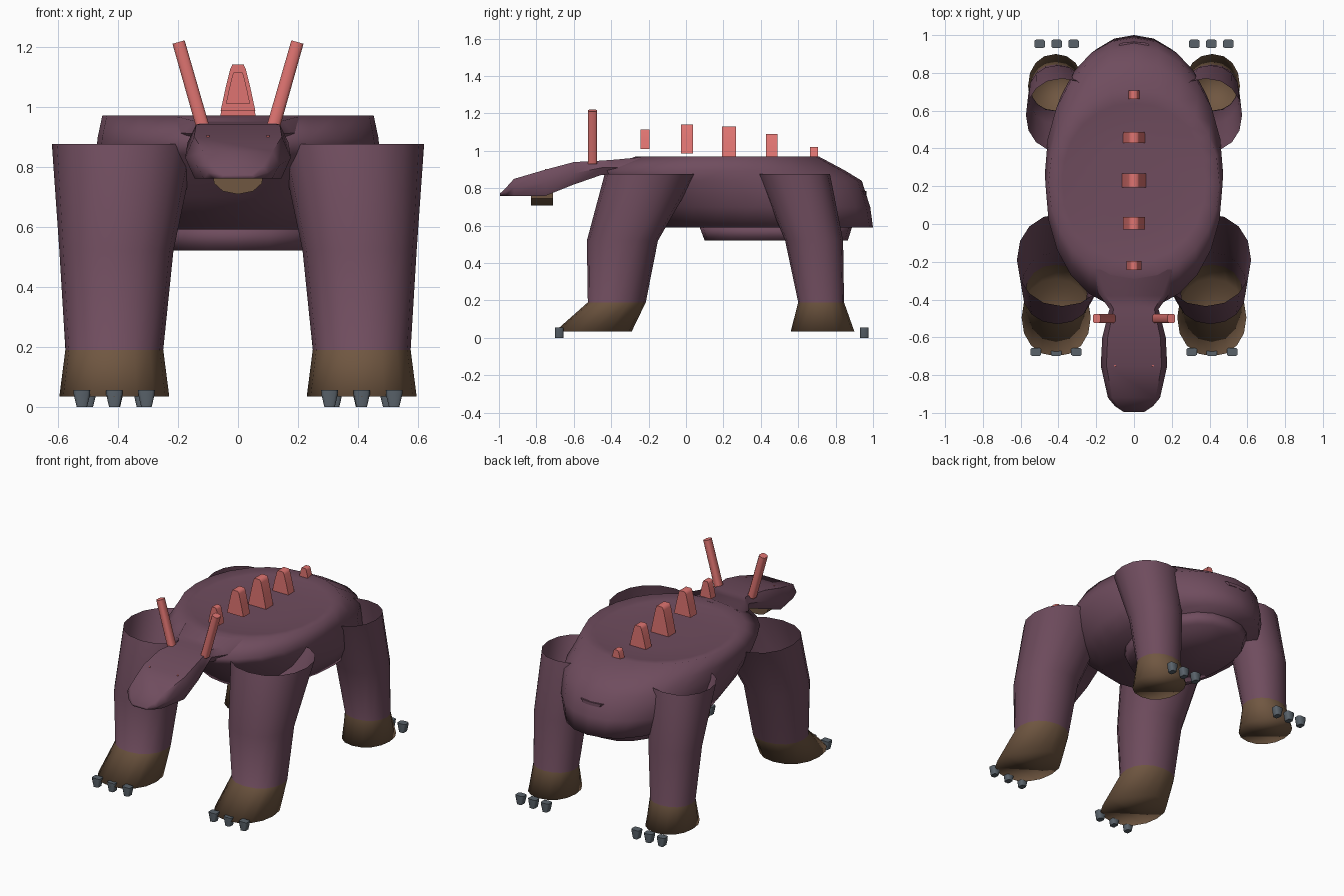
import bpy, bmesh, math
from mathutils import Vector

if "Cube" in bpy.data.objects:
    bpy.data.objects.remove(bpy.data.objects["Cube"])


def material(name, rgb):
    m = bpy.data.materials.new(name)
    m.diffuse_color = (*rgb, 1)
    m.use_nodes = True
    m.node_tree.nodes["Principled BSDF"].inputs["Base Color"].default_value = m.diffuse_color
    return m


PURPLE = material("plum hide", (0.16, 0.073, 0.112))
BROWN = material("brown feet", (0.162, 0.095, 0.053))
PINK = material("coral horn", (0.74, 0.175, 0.165))
GREY = material("grey claw", (0.10, 0.122, 0.144))


def power(v, e):
    return math.copysign(abs(v) ** e, v) if abs(v) > 1e-6 else 0.0


def ring(cx, cy, rx, ry, n, e=2.0, turn=0.0):
    """Rounded (superellipse) outline as 2D points."""
    pts = []
    for i in range(n):
        a = 2 * math.pi * (i + turn) / n
        pts.append((cx + rx * power(math.cos(a), 2 / e),
                    cy + ry * power(math.sin(a), 2 / e)))
    return pts


def loft(name, rings, mats, cap_end=True, mat_rule=None, angle=35):
    """Skin a list of equal-length 3D rings."""
    bm = bmesh.new()
    rows = [[bm.verts.new(p) for p in r] for r in rings]
    n = len(rows[0])
    for k in range(len(rows) - 1):
        for i in range(n):
            j = (i + 1) % n
            f = bm.faces.new((rows[k][i], rows[k][j], rows[k + 1][j], rows[k + 1][i]))
            f.material_index = mat_rule(k) if mat_rule else 0
    f = bm.faces.new(rows[0][::-1])
    f.material_index = mat_rule(0) if mat_rule else 0
    if cap_end:
        bm.faces.new(rows[-1])
    bmesh.ops.recalc_face_normals(bm, faces=bm.faces)
    me = bpy.data.meshes.new(name)
    bm.to_mesh(me)
    bm.free()
    for m in mats:
        me.materials.append(m)
    ob = bpy.data.objects.new(name, me)
    bpy.context.collection.objects.link(ob)
    bpy.ops.object.select_all(action='DESELECT')
    ob.select_set(True)
    bpy.context.view_layer.objects.active = ob
    bpy.ops.object.shade_smooth_by_angle(angle=math.radians(angle))
    return ob


def level_rings(rows, n, e=2.0, turn=0.0):
    """Horizontal rings from (z, cx, half width, y front, y back)."""
    return [[(x, y, z) for x, y in ring(cx, (y0 + y1) / 2, rx, (y1 - y0) / 2, n, e, turn)]
            for z, cx, rx, y0, y1 in rows]


# Body shell with a slightly dished back
loft("body", level_rings([
    (0.59, 0, 0.38, -0.14, 1.0),
    (0.70, 0, 0.44, -0.26, 0.985),
    (0.84, 0, 0.472, -0.41, 0.94),
    (0.895, 0, 0.468, -0.45, 0.85),
    (0.970, 0, 0.452, -0.27, 0.71),
    (0.958, 0, 0.38, -0.20, 0.64),
    (0.952, 0, 0.20, 0.0, 0.45)], 24, 2.1), [PURPLE], angle=180)

# Belly plate
loft("belly", level_rings([
    (0.52, 0, 0.28, 0.10, 0.865),
    (0.60, 0, 0.31, 0.07, 0.89)], 20, 2.3), [PURPLE], angle=180)

# Head and neck, lofted from nose to shoulders: y, top, bottom, half width
head = [(-0.995, 0.772, 0.76, 0.055), (-0.965, 0.80, 0.76, 0.10),
        (-0.92, 0.85, 0.76, 0.138), (-0.75, 0.90, 0.76, 0.176),
        (-0.60, 0.94, 0.82, 0.168), (-0.45, 0.948, 0.872, 0.13),
        (-0.38, 0.953, 0.87, 0.18), (-0.24, 0.966, 0.86, 0.24)]


def head_section(w, t, b):
    """Six-sided section, flat above and below."""
    m = (t + b) / 2
    return [(w, m), (0.83 * w, t), (-0.83 * w, t), (-w, m), (-0.82 * w, b), (0.82 * w, b)]


loft("head", [[(x, y, z) for x, z in head_section(w, t, b)] for y, t, b, w in head],
     [PURPLE], angle=55)

# Lower jaw, half a flattened drum lying front to back
jaw = [(-0.085, 0.79), (-0.08, 0.745), (-0.05, 0.718), (0, 0.708),
       (0.05, 0.718), (0.08, 0.745), (0.085, 0.79)]
loft("jaw", [[(x, y, z) for x, z in jaw] for y in (-0.83, -0.71)], [BROWN])

# Small tail stub
loft("tail_stub", level_rings([
    (0.765, 0, 0.07, 0.92, 0.965),
    (0.785, 0, 0.09, 0.90, 0.965)], 8, 3), [PURPLE])

# Legs are hollow sleeves, open at the top and closed at the sole
front_leg = [(0.035, 0.412, 0.183, -0.70, -0.29), (0.19, 0.412, 0.163, -0.525, -0.215),
             (0.52, 0.405, 0.190, -0.53, -0.15), (0.875, 0.380, 0.240, -0.435, 0.055)]
rear_leg = [(0.035, 0.415, 0.146, 0.56, 0.90), (0.19, 0.412, 0.135, 0.60, 0.845),
            (0.52, 0.405, 0.155, 0.53, 0.84), (0.875, 0.380, 0.192, 0.38, 0.77)]
for side, s in (("left", 1), ("right", -1)):
    for part, rows in (("front_leg", front_leg), ("rear_leg", rear_leg)):
        rows = [(z, s * cx, rx, y0, y1) for z, cx, rx, y0, y1 in rows]
        loft(f"{part}_{side}", level_rings(rows, 16, 2.15), [PURPLE, BROWN],
             cap_end=False, mat_rule=lambda k: 1 if k == 0 else 0, angle=180)
    # Three claws per foot
    for part, y0, y1, xs in (("front_claw", -0.70, -0.655, (0.305, 0.412, 0.52)),
                             ("rear_claw", 0.930, 0.977, (0.32, 0.41, 0.50))):
        for i, x in enumerate(xs):
            loft(f"{part}_{side}_{i + 1}", level_rings([
                (0.0, s * x, 0.018, y0, y1),
                (0.04, s * x, 0.028, y0, y1),
                (0.056, s * x, 0.029, y0, y1)], 8, 4.5, 0.5), [GREY], angle=60)

    # Horns lean outward from the back of the head
    a, b = Vector((s * 0.118, -0.5, 0.935)), Vector((s * 0.198, -0.5, 1.215))
    d = (b - a).normalized()
    u = Vector((0, 1, 0))
    v = d.cross(u)
    loft(f"horn_{side}", [[p + v * cx + u * cy for cx, cy in ring(0, 0, r, 0.026, 8, 3.5, 0.5)]
                          for p, r in ((a, 0.023), (b, 0.022))], [PINK], angle=60)

    # Tiny eye specks on top of the head
    loft(f"eye_{side}", level_rings([(0.893, s * 0.10, 0.006, -0.756, -0.744),
                                     (0.904, s * 0.10, 0.005, -0.755, -0.745)], 6), [PINK])

# Row of back spikes: y, base, top, base half width, top half width, half depth
spikes = [(-0.22, 1.01, 1.115, 0.040, 0.015, 0.024), (0.005, 0.985, 1.14, 0.058, 0.021, 0.033),
          (0.23, 0.945, 1.13, 0.064, 0.022, 0.037), (0.458, 0.94, 1.09, 0.060, 0.021, 0.030),
          (0.685, 0.92, 1.02, 0.040, 0.015, 0.022)]
for i, (y, z0, z1, w, t, d) in enumerate(spikes):
    h = z1 - z0
    half = [(w, z0), (t + (w - t) * 0.55, z0 + h * 0.5), (t + (w - t) * 0.14, z0 + h * 0.9), (t * 0.9, z1)]
    outline = half + [(-x, z) for x, z in reversed(half)]
    loft(f"back_spike_{i + 1}", [[(x, y + e, z) for x, z in outline] for e in (-d, d)],
         [PINK], angle=80)
